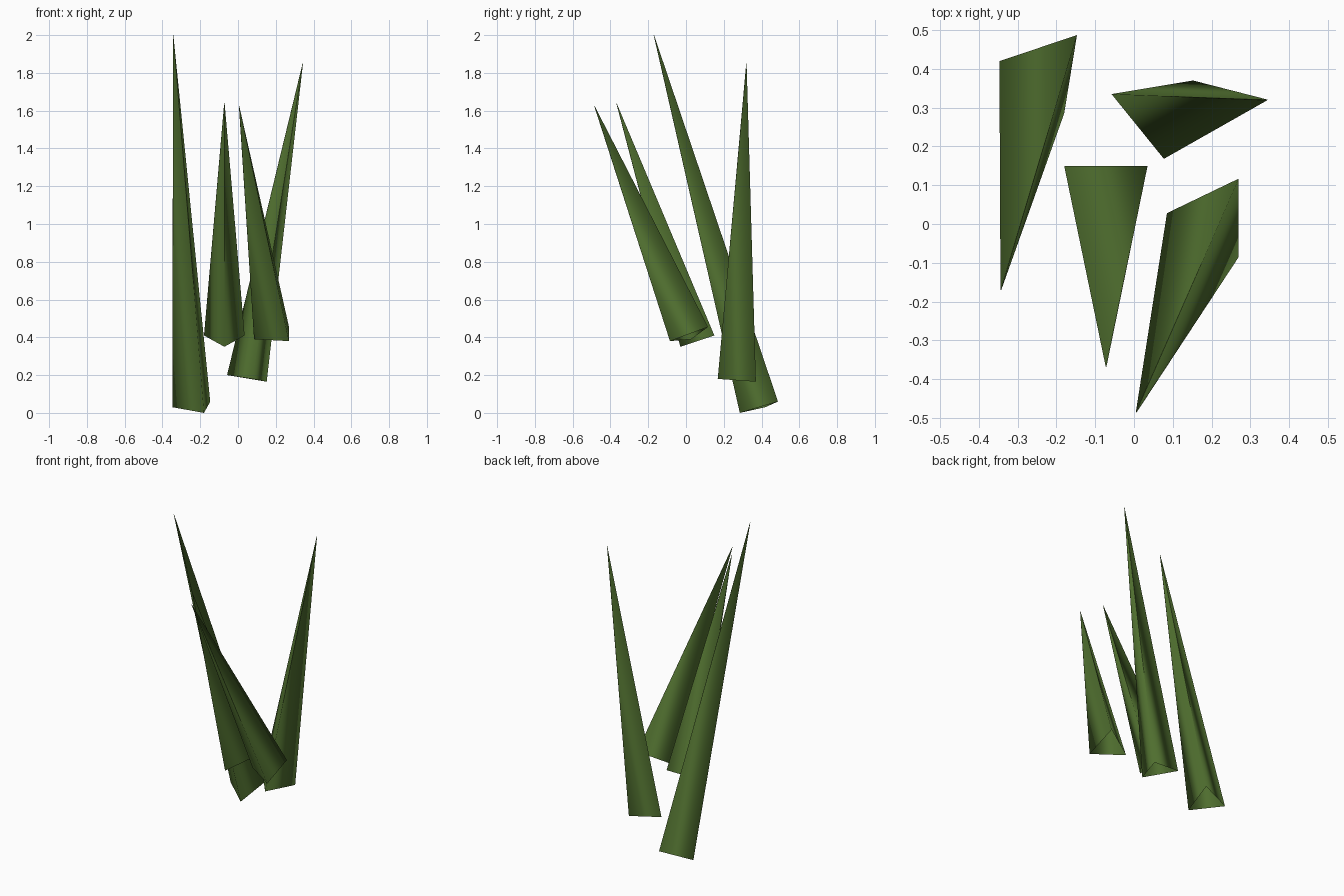
import bpy
import bmesh
from mathutils import Vector

cube = bpy.data.objects.get("Cube")
if cube:
    bpy.data.objects.remove(cube, do_unlink=True)


def flat_material(name, colour):
    mat = bpy.data.materials.new(name)
    mat.use_nodes = True
    mat.diffuse_color = colour
    shader = next(n for n in mat.node_tree.nodes if n.type == "BSDF_PRINCIPLED")
    shader.inputs["Base Color"].default_value = colour
    shader.inputs["Roughness"].default_value = 0.9
    return mat


def make_blade(name, base, tip, mat, tip_scale=0.01):
    """Three-sided hollow spike, open at the root, tapering to a point."""
    base = [Vector(p) for p in base]
    tip = Vector(tip)
    centre = sum(base, Vector()) / len(base)
    bm = bmesh.new()
    root_ring = [bm.verts.new(p) for p in base]
    tip_ring = [bm.verts.new(tip + (p - centre) * tip_scale) for p in base]
    for i in range(len(base)):
        j = (i + 1) % len(base)
        face = bm.faces.new((root_ring[i], root_ring[j], tip_ring[j], tip_ring[i]))
        face.smooth = True
    mesh = bpy.data.meshes.new(name)
    bm.to_mesh(mesh)
    bm.free()
    mesh.materials.append(mat)
    obj = bpy.data.objects.new(name, mesh)
    bpy.context.collection.objects.link(obj)
    return obj


grass_green = flat_material("grass green", (0.078, 0.155, 0.028, 1.0))

# Each blade: root triangle (counter-clockwise from above), then tip
blades = {
    "tall_blade": ([(-.347, .42, .03), (-.18, .285, 0), (-.147, .487, .06)],
                   (-.343, -.17, 2)),
    "middle_blade": ([(-.18, .15, .41), (-.072, -.03, .35), (.035, .15, .41)],
                     (-.072, -.368, 1.64)),
    "front_blade": ([(.085, .028, .39), (.27, -.085, .38), (.27, .117, .455)],
                    (.006, -.485, 1.625)),
    "back_blade": ([(-.058, .335, .2), (.077, .168, .18), (.152, .37, .165)],
                   (.343, .32, 1.85)),
}
for blade_name, (root, point) in blades.items():
    make_blade(blade_name, root, point, grass_green)
